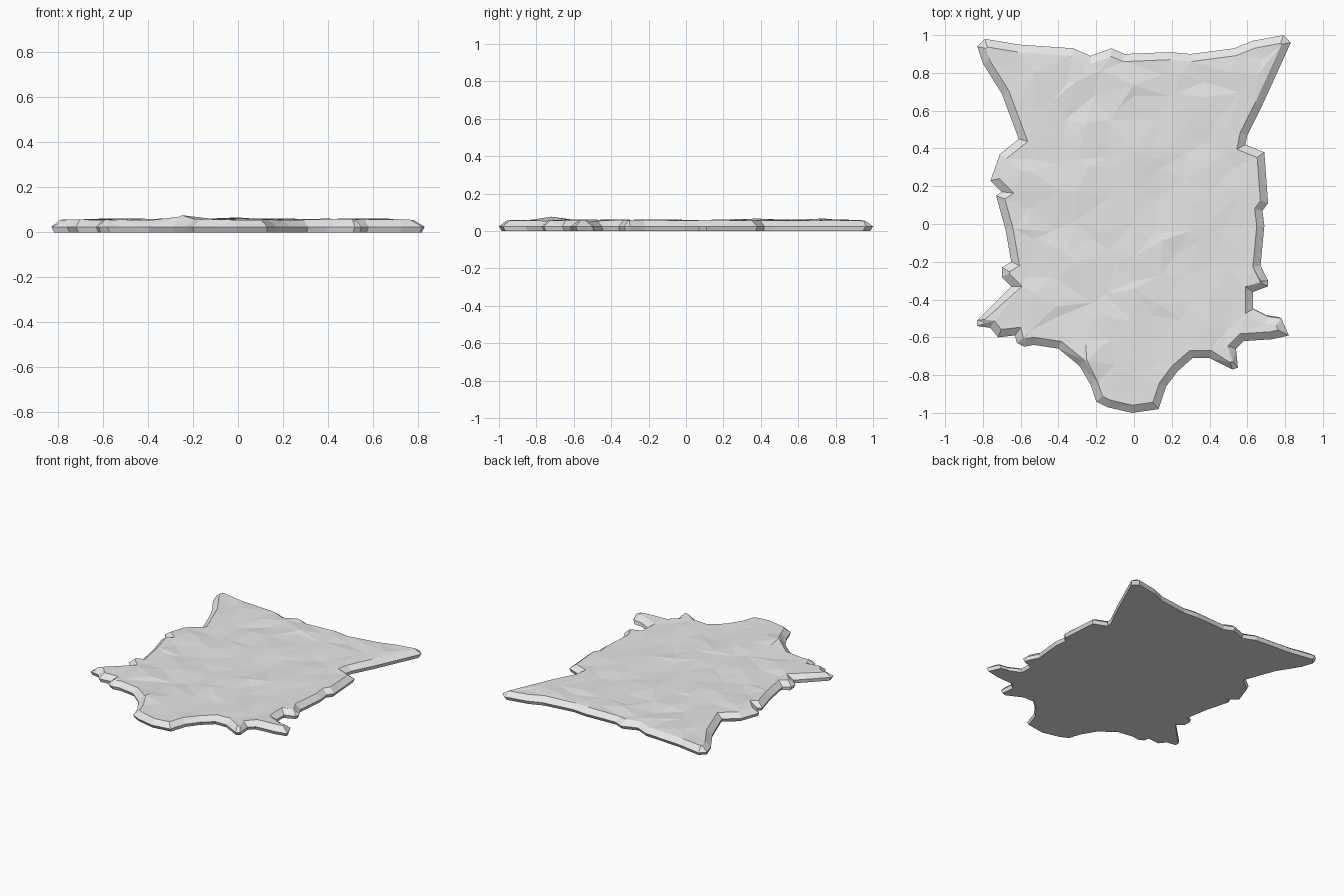
import bpy
import bmesh
import random
from mathutils import Vector
from mathutils.geometry import delaunay_2d_cdt, intersect_point_line

random.seed(4)

cube = bpy.data.objects.get("Cube")
if cube:
    bpy.data.objects.remove(cube, do_unlink=True)

RIM_Z = 0.025       # height of the widest edge
TOP_Z = 0.057       # average height of the upper surface
BEVEL = 0.04        # width of the sloping border
SPACING = 0.13      # distance between the wrinkles

# Ragged outline, counterclockwise from the back right leg
OUTLINE = [Vector(p) for p in (
    # right side
    (-.79, .98), (-.83, .94), (-.8, .85), (-.7, .69), (-.61, .45),
    (-.71, .37), (-.76, .23), (-.7, .17), (-.73, .15), (-.68, -.03),
    (-.65, -.2), (-.7, -.23), (-.7, -.28), (-.65, -.33),
    # front right leg
    (-.83, -.51), (-.83, -.54), (-.76, -.55), (-.72, -.6), (-.63, -.59),
    (-.62, -.63), (-.58, -.65), (-.53, -.64), (-.4, -.66),
    # neck
    (-.29, -.75), (-.23, -.85), (-.2, -.94), (-.14, -.97), (-.01, -1),
    (.13, -.98), (.17, -.86), (.23, -.78), (.31, -.71), (.4, -.71),
    # front left leg
    (.52, -.77), (.55, -.76), (.54, -.66), (.58, -.62), (.73, -.61),
    (.82, -.59), (.78, -.5), (.71, -.49), (.63, -.45),
    # left side
    (.63, -.36), (.71, -.33), (.71, -.3), (.67, -.22), (.69, -.01),
    (.68, .07), (.71, .11), (.69, .38), (.59, .42), (.6, .47),
    # back left leg and back edge
    (.68, .63), (.83, .96), (.79, 1), (.63, .97), (.53, .93), (.3, .9),
    (.19, .91), (-.05, .9), (-.12, .93), (-.23, .89), (-.32, .93),
    (-.61, .95))]
COUNT = len(OUTLINE)
SIDES = [(OUTLINE[i], OUTLINE[(i + 1) % COUNT]) for i in range(COUNT)]


def depth(p):
    """Distance inward from the outline, negative outside it."""
    inside, nearest = False, 10.0
    for a, b in SIDES:
        near, t = intersect_point_line(p, a, b)
        near = a.lerp(b, min(1, max(0, t)))
        nearest = min(nearest, (p - near).length)
        if (a.y > p.y) != (b.y > p.y):
            if p.x < a.x + (b.x - a.x) * (p.y - a.y) / (b.y - a.y):
                inside = not inside
    return nearest if inside else -nearest


def inward(a, b):
    d = (b - a).normalized()
    return Vector((-d.y, d.x))


def height(p, d):
    """Sloping border, wrinkled middle, low spine and one raised fold."""
    if d < 0.001:
        return RIM_Z
    z = RIM_Z + (TOP_Z - RIM_Z) * min(1, d / (BEVEL * 0.7))
    if d > BEVEL * 1.5:
        z += random.uniform(-0.007, 0.006)
        z += 0.004 * max(0, 1 - abs(p.x) / 0.1)
    else:
        z += random.uniform(-0.003, 0.003)
    return z + 0.017 * max(0, 1 - (p - FOLD).length / 0.06)


FOLD = Vector((-.25, -.72))

# Outline and the inner edge of the sloping border
points = list(OUTLINE)
edges = [(i, (i + 1) % COUNT) for i in range(COUNT)]
ring = []
for i in range(COUNT):
    before, after = inward(*SIDES[i - 1]), inward(*SIDES[i])
    n = (before + after).normalized()
    p = OUTLINE[i] + n * BEVEL / max(n.dot(after), 0.6)
    if depth(p) > BEVEL * 0.45:
        ring.append(len(points))
        points.append(p)
for i, a in enumerate(ring):
    b = ring[(i + 1) % len(ring)]
    steps = [points[a].lerp(points[b], t / 4) for t in range(1, 4)]
    if all(depth(s) > BEVEL * 0.4 for s in steps):
        edges.append((a, b))

# Scattered wrinkle points, with a straight row along the spine
points.append(FOLD)
half = int(1 / SPACING)
for i in range(-half, half + 1):
    for j in range(-half, half + 1):
        p = Vector((i, j)) * SPACING
        p.y += random.uniform(-0.4, 0.4) * SPACING
        if i:
            p.x += random.uniform(-0.4, 0.4) * SPACING
        if depth(p) > BEVEL * 1.8:
            points.append(p)

flat_points, _, flat_faces, *_ = delaunay_2d_cdt(points, edges, [], 1, 1e-5)

# Upper surface
bm = bmesh.new()
verts = []
for p in flat_points:
    verts.append(bm.verts.new((p.x, p.y, height(p, depth(p)))))
for f in flat_faces:
    bm.faces.new([verts[i] for i in f])
bmesh.ops.delete(bm, geom=[v for v in bm.verts if not v.link_faces],
                 context='VERTS')

# Undercut edge and flat underside
border = [e for e in bm.edges if e.is_boundary]
made = bmesh.ops.extrude_edge_only(bm, edges=border)["geom"]
for v in made:
    if isinstance(v, bmesh.types.BMVert):
        v.co = (v.co.x * 0.985, v.co.y * 0.985, 0)
rim = [e for e in made if isinstance(e, bmesh.types.BMEdge) and e.is_boundary]
bmesh.ops.triangle_fill(bm, edges=rim, use_beauty=True)
bmesh.ops.recalc_face_normals(bm, faces=bm.faces)

mesh = bpy.data.meshes.new("hide_rug")
bm.to_mesh(mesh)
bm.free()
rug = bpy.data.objects.new("hide_rug", mesh)
bpy.context.scene.collection.objects.link(rug)

# Plain grey hide
grey = bpy.data.materials.new("light_grey")
grey.use_nodes = True
colour = (0.8, 0.8, 0.8, 1)
grey.diffuse_color = colour
grey.node_tree.nodes["Principled BSDF"].inputs["Base Color"].default_value = colour
mesh.materials.append(grey)
